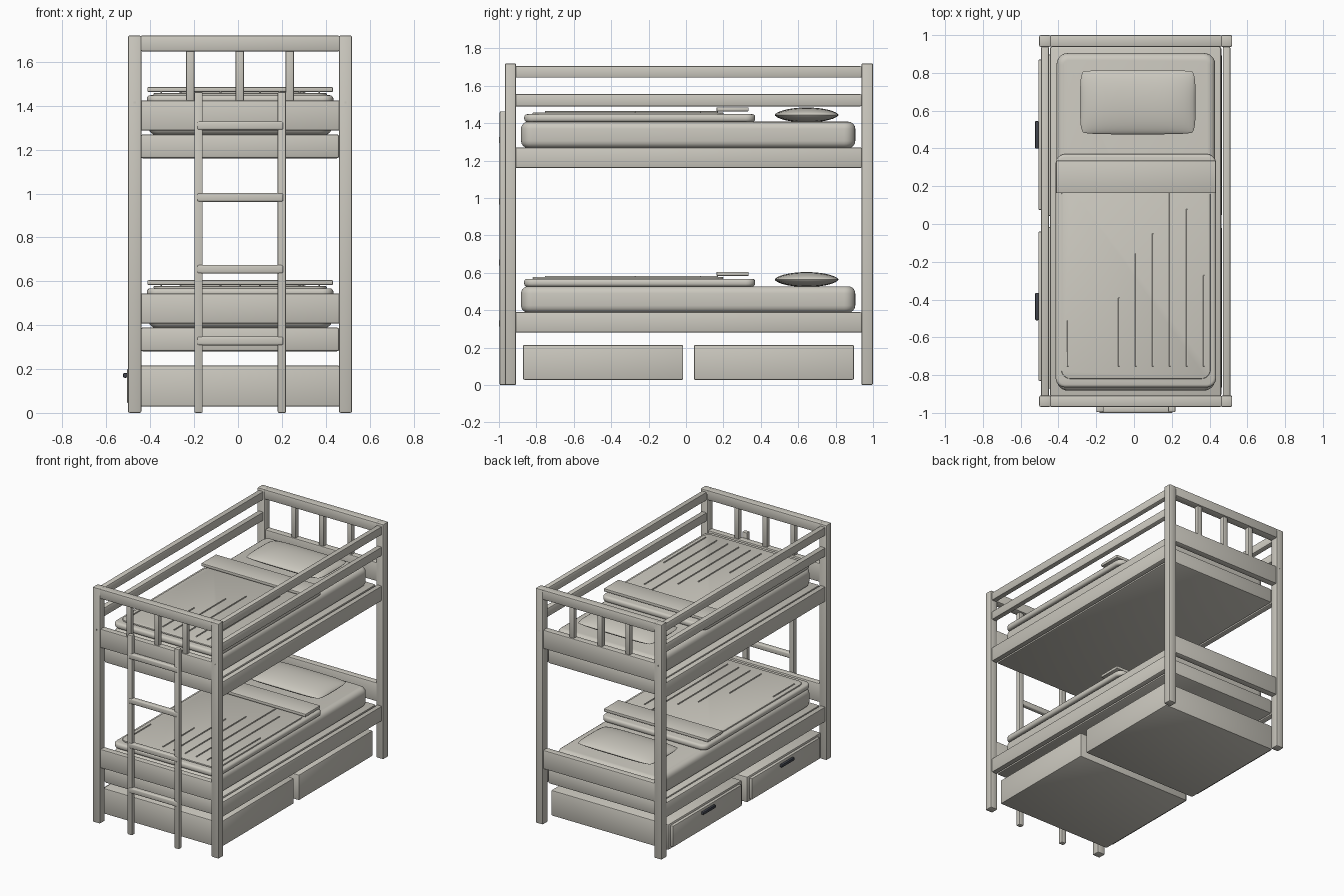
import bpy, bmesh, math

if "Cube" in bpy.data.objects:
    bpy.data.objects.remove(bpy.data.objects["Cube"], do_unlink=True)


def material(name, rgb):
    m = bpy.data.materials.new(name)
    m.use_nodes = True
    m.diffuse_color = (*rgb, 1)
    m.node_tree.nodes["Principled BSDF"].inputs["Base Color"].default_value = (*rgb, 1)
    return m


CREAM = material("warm cream", (0.60, 0.58, 0.52))
DARK = material("dark slate metal", (0.05, 0.055, 0.07))


def finish(bm, name, mat):
    me = bpy.data.meshes.new(name)
    bm.to_mesh(me)
    bm.free()
    ob = bpy.data.objects.new(name, me)
    bpy.context.collection.objects.link(ob)
    me.materials.append(mat)
    bpy.ops.object.select_all(action="DESELECT")
    ob.select_set(True)
    bpy.context.view_layer.objects.active = ob
    bpy.ops.object.shade_smooth_by_angle(angle=math.radians(35))
    return ob


def box(name, x, y, z, r=0.008, seg=2, mat=CREAM, corner=0):
    """Box from (low, high) ranges; corner rounds the upright edges first."""
    bm = bmesh.new()
    bmesh.ops.create_cube(bm, size=1)
    for v in bm.verts:
        v.co = [a[0] + (a[1] - a[0]) * (c + 0.5) for a, c in zip((x, y, z), v.co)]
    if corner:
        upright = [e for e in bm.edges if abs(e.verts[0].co.z - e.verts[1].co.z) > 1e-4]
        bmesh.ops.bevel(bm, geom=upright, offset=corner, segments=6, profile=0.5, affect="EDGES")
        edges = [e for e in bm.edges if abs(e.verts[0].co.z - e.verts[1].co.z) < 1e-4]
    else:
        edges = bm.edges[:]
    if r:
        bmesh.ops.bevel(bm, geom=edges, offset=r, segments=seg, profile=0.5, affect="EDGES")
    return finish(bm, name, mat)


def pillow(name, cx, cy, cz, hx, hy, hz, n=20):
    """Two domed grids welded along a pinched rim."""
    bm = bmesh.new()
    for side in (1, -1):
        grid = bmesh.ops.create_grid(bm, x_segments=n, y_segments=n, size=1)["verts"]
        for v in grid:
            u, w = (math.sin(c * math.pi / 2) for c in v.co.xy)
            dome = ((1 - u ** 4) * (1 - w * w)) ** 0.6 if abs(u) < 0.999 and abs(w) < 0.999 else 0
            # pull the corners in to round the outline
            v.co = (cx + hx * u * (1 - 0.05 * w ** 6),
                    cy + hy * w * (1 - 0.05 * u ** 6), cz + side * hz * dome)
        if side < 0:
            faces = {f for v in grid for f in v.link_faces}
            bmesh.ops.reverse_faces(bm, faces=list(faces))
    bmesh.ops.remove_doubles(bm, verts=bm.verts[:], dist=1e-5)
    return finish(bm, name, CREAM)


# Frame: corner posts, end panels and guard rails
INNER_X = (-0.445, 0.465)
INNER_Y = (-0.915, 0.94)
ENDS = {"front": (-0.968, -0.908), "back": (0.938, 1.0)}
SIDES = {"right": (-0.502, -0.44), "left": (0.46, 0.52)}

for end, y in ENDS.items():
    inset = (y[0] + 0.006, y[1] - 0.006)
    mid = sum(y) / 2
    for side, x in SIDES.items():
        box(f"{end}_{side}_post", x, y, (0, 1.72))
        out = y[0] if end == "front" else y[1]
        cx = sum(x) / 2
        box(f"{end}_{side}_bolt", (cx - 0.005, cx + 0.005), (out - 0.001, out + 0.001),
            (1.41, 1.42), r=0)
    box(f"{end}_top_rail", INNER_X, y, (1.648, 1.72))
    box(f"{end}_upper_board", INNER_X, inset, (1.287, 1.425))
    box(f"{end}_lower_board", INNER_X, inset, (0.407, 0.545))
    for i, cx in enumerate((-0.217, 0.008, 0.236)):
        box(f"{end}_spindle_{i + 1}", (cx - 0.019, cx + 0.019),
            (mid - 0.018, mid + 0.018), (1.42, 1.655), r=0.006)

for side, x in SIDES.items():
    rail_x = (x[0] + 0.01, x[1] - 0.01)
    box(f"{side}_guard_rail_top", rail_x, INNER_Y, (1.643, 1.705))
    box(f"{side}_guard_rail_middle", rail_x, INNER_Y, (1.49, 1.555))
    for level, z in (("lower", 0.28), ("upper", 1.16)):
        box(f"{side}_{level}_bed_rail", rail_x, INNER_Y, (z, z + 0.11))

# Beds: platform, mattress, cover with pleats, folded edge and pillow
PLEATS = ((-0.35, -0.51), (-0.08, -0.39), (0.01, -0.155), (0.10, -0.05),
          (0.19, 0.17), (0.28, 0.08), (0.37, -0.27))

for level, z in (("lower", 0.28), ("upper", 1.16)):
    box(f"{level}_platform", (-0.445, 0.462), INNER_Y, (z, z + 0.11), r=0.012)
    box(f"{level}_mattress", (-0.41, 0.43), (-0.882, 0.905), (z + 0.107, z + 0.248),
        r=0.038, seg=4, corner=0.06)
    box(f"{level}_cover", (-0.415, 0.435), (-0.865, 0.37), (z + 0.246, z + 0.288),
        r=0.016, seg=3, corner=0.05)
    box(f"{level}_cover_top", (-0.385, 0.405), (-0.82, 0.2), (z + 0.286, z + 0.298),
        r=0.005, corner=0.05)
    for i, (cx, end) in enumerate(PLEATS):
        box(f"{level}_pleat_{i + 1}", (cx - 0.004, cx + 0.004), (-0.755, end),
            (z + 0.295, z + 0.304), r=0.002, seg=1)
    box(f"{level}_folded_edge", (-0.413, 0.433), (0.163, 0.335), (z + 0.303, z + 0.325), r=0.005)
    pillow(f"{level}_pillow", 0.02, 0.645, z + 0.284, 0.305, 0.17, 0.04)

# Ladder at the front
for side, cx in (("right", -0.18), ("left", 0.2)):
    box(f"ladder_{side}_rail", (cx - 0.019, cx + 0.019), (-0.996, -0.962), (0, 1.463), r=0.006)
for i in range(4):
    cz = 0.328 + i * 0.327
    box(f"ladder_rung_{i + 1}", (-0.187, 0.207), (-1.0, -0.964), (cz - 0.02, cz + 0.02),
        r=0.009, seg=3)

# Drawers with front panels and handles on the right side
for name, y, panel, handle in (("front", (-0.872, -0.015), (-0.83, -0.04), -0.437),
                               ("back", (0.042, 0.898), (0.075, 0.87), 0.472)):
    box(f"{name}_drawer", (-0.485, 0.465), y, (0.028, 0.215))
    box(f"{name}_drawer_panel", (-0.506, -0.48), panel, (0.045, 0.2), r=0.005)
    box(f"{name}_drawer_handle", (-0.524, -0.504), (handle - 0.073, handle + 0.073),
        (0.16, 0.182), r=0.006, mat=DARK)
